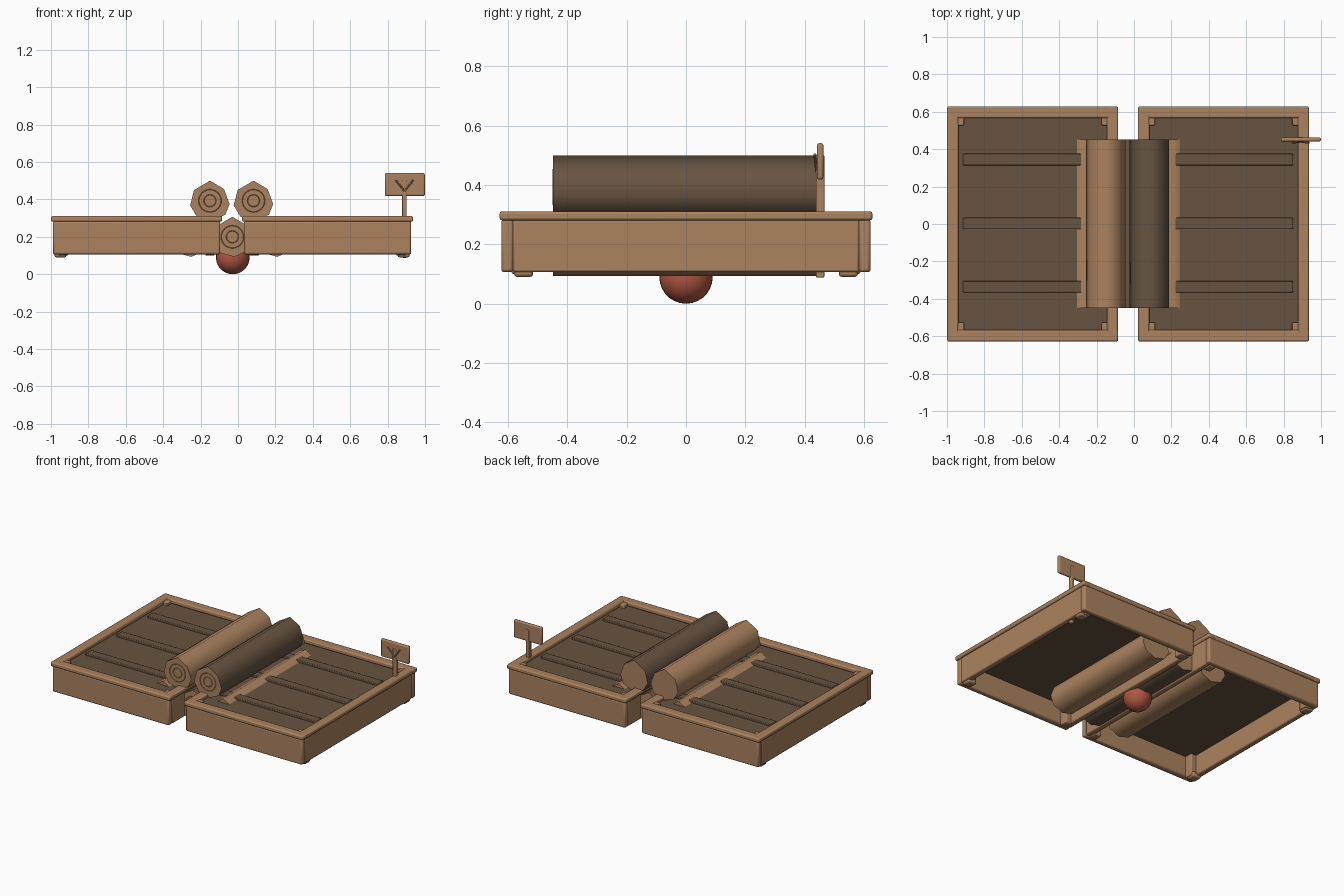
import bpy, bmesh, math
from mathutils import Vector

if "Cube" in bpy.data.objects:
    bpy.data.objects.remove(bpy.data.objects["Cube"])


def material(name, rgb):
    m = bpy.data.materials.new(name)
    m.diffuse_color = (*rgb, 1)
    m.use_nodes = True
    m.node_tree.nodes["Principled BSDF"].inputs["Base Color"].default_value = m.diffuse_color
    return m


WOOD = material("warm wood", (0.41, 0.225, 0.115))
SOIL = material("dark soil", (0.135, 0.088, 0.053))
RED = material("brick red", (0.43, 0.095, 0.055))


def finish(name, bm, mats, bevel=0, angle=35):
    bmesh.ops.recalc_face_normals(bm, faces=bm.faces)
    me = bpy.data.meshes.new(name)
    bm.to_mesh(me)
    bm.free()
    for m in mats if isinstance(mats, tuple) else (mats,):
        me.materials.append(m)
    ob = bpy.data.objects.new(name, me)
    bpy.context.collection.objects.link(ob)
    if bevel:
        b = ob.modifiers.new("soft edges", 'BEVEL')
        b.width, b.segments = bevel, 2
    bpy.ops.object.select_all(action='DESELECT')
    ob.select_set(True)
    bpy.context.view_layer.objects.active = ob
    bpy.ops.object.shade_smooth_by_angle(angle=math.radians(angle))
    return ob


def box(name, x, y, z, mat, bevel=0):
    """Box given by its (low, high) range on each axis."""
    bm = bmesh.new()
    bmesh.ops.create_cube(bm, size=1)
    for v in bm.verts:
        v.co = [r[0] if c < 0 else r[1] for c, r in zip(v.co, (x, y, z))]
    return finish(name, bm, mat, bevel)


def rod(name, a, b, r, mat, sides=8):
    a, b = Vector(a), Vector(b)
    bm = bmesh.new()
    bmesh.ops.create_cone(bm, cap_ends=True, segments=sides, radius1=r, radius2=r,
                          depth=(b - a).length)
    q = (b - a).to_track_quat('Z', 'Y')
    for v in bm.verts:
        v.co = q @ v.co + (a + b) / 2
    return finish(name, bm, mat)


# Two raised beds
def bed(side, cx, outer):
    hx, hy = 0.447, 0.622
    for s, tag in ((-1, "a"), (1, "b")):
        # Long end walls, side walls fitted between them, capping rim
        xs = sorted((cx + s * hx, cx + s * (hx - 0.04)))
        ys = sorted((s * hy, s * (hy - 0.041)))
        box(f"{side}_side_wall_{tag}", xs, (-hy + 0.038, hy - 0.038), (0.106, 0.285), WOOD, 0.008)
        box(f"{side}_end_wall_{tag}", (cx - hx, cx + hx), ys, (0.106, 0.285), WOOD, 0.01)
        xr = sorted((cx + s * (hx + 0.01), cx + s * (hx - 0.05)))
        yr = sorted((s * (hy + 0.006), s * (hy - 0.056)))
        box(f"{side}_side_rim_{tag}", xr, (-hy - 0.006, hy + 0.006), (0.281, 0.311), WOOD, 0.008)
        box(f"{side}_end_rim_{tag}", (cx - hx - 0.01, cx + hx + 0.01), yr, (0.281, 0.311), WOOD, 0.008)
        # Corner posts, with feet showing on the outer side
        for t in (-1, 1):
            px, py = cx + s * (hx - 0.055), t * (hy - 0.065)
            box(f"{side}_corner_post", (px - 0.025, px + 0.025), (py - 0.03, py + 0.03),
                (0.1, 0.305), WOOD, 0.006)
            if s == outer:
                fx, fy = cx + s * (hx - 0.04), t * 0.547
                box(f"{side}_foot", (fx - 0.032, fx + 0.032), (fy - 0.032, fy + 0.032),
                    (0.09, 0.125), WOOD, 0.01)
    # Soil with three raised rows
    box(f"{side}_soil", (cx - 0.41, cx + 0.41), (-0.585, 0.585), (0.25, 0.28), SOIL)
    for y in (0.345, 0.003, -0.335):
        box(f"{side}_planting_row", (cx - 0.372, cx + 0.372), (y - 0.031, y + 0.031),
            (0.27, 0.294), SOIL, 0.004)


bed("left", -0.542, -1)
bed("right", 0.479, 1)

# Stacked logs with uneven eight-sided section
SECTION = [(0, 0.107), (0.075, 0.063), (0.105, -0.018), (0.082, -0.075), (0.01, -0.107),
           (-0.07, -0.085), (-0.106, -0.025), (-0.085, 0.057)]


def log(name, cx, cz, bark):
    bm = bmesh.new()
    loops = [[bm.verts.new((cx + x, y, cz + z)) for x, z in SECTION] for y in (-0.448, 0.452)]
    n = len(SECTION)
    for i in range(n):
        j = (i + 1) % n
        bm.faces.new((loops[0][i], loops[0][j], loops[1][j], loops[1][i]))
    for l in loops:
        bm.faces.new(l).material_index = 1
    finish(name, bm, (bark, WOOD), angle=75)
    # Growth rings on the front end
    for r in (0.032, 0.06):
        bm = bmesh.new()
        n = 24
        rows = [[bm.verts.new((cx + q * math.cos(2 * math.pi * k / n), y,
                               cz + q * math.sin(2 * math.pi * k / n))) for k in range(n)]
                for q, y in ((r - 0.003, -0.447), (r, -0.45), (r + 0.003, -0.447))]
        for a, b in zip(rows, rows[1:]):
            for k in range(n):
                m = (k + 1) % n
                bm.faces.new((a[k], a[m], b[m], b[k]))
        finish("growth_ring", bm, WOOD)


log("lower_left_log", -0.26, 0.2, WOOD)
log("lower_middle_log", -0.03, 0.2, SOIL)
log("lower_right_log", 0.2, 0.2, WOOD)
log("upper_left_log", -0.15, 0.393, WOOD)
log("upper_right_log", 0.083, 0.393, SOIL)

# Ball under the middle log
bm = bmesh.new()
bmesh.ops.create_uvsphere(bm, u_segments=24, v_segments=14, radius=0.09)
for v in bm.verts:
    v.co += Vector((-0.028, 0, 0.09))
finish("red_ball", bm, RED, angle=60)

# Sign with branching sprig
box("sign_post", (0.878, 0.902), (0.438, 0.466), (0.088, 0.5), WOOD, 0.004)
box("sign_board", (0.785, 0.999), (0.441, 0.463), (0.418, 0.541), WOOD, 0.008)
for s in (-1, 1):
    rod("sprig_branch", (0.89, 0.44, 0.445), (0.89 + s * 0.046, 0.434, 0.503), 0.005, WOOD)
